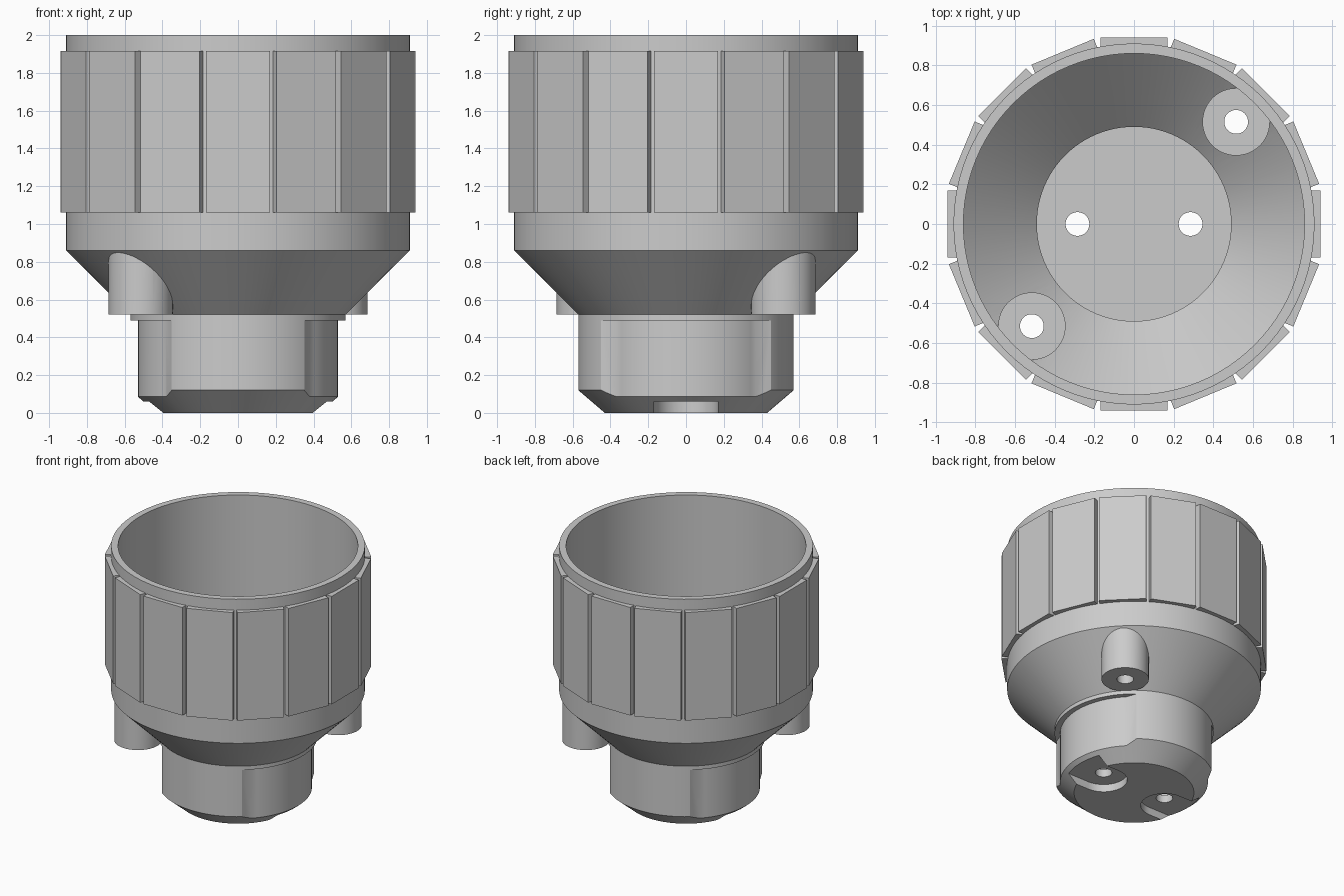
import bpy
import bmesh
from math import cos, sin, radians, pi
from mathutils import Matrix, Vector

cube = bpy.data.objects.get("Cube")
if cube:
    bpy.data.objects.remove(cube, do_unlink=True)

grey = bpy.data.materials.new("plain_grey")
grey.use_nodes = True
grey.diffuse_color = (0.6, 0.6, 0.6, 1)
grey.node_tree.nodes["Principled BSDF"].inputs["Base Color"].default_value = grey.diffuse_color


def finish(name, bm):
    bmesh.ops.recalc_face_normals(bm, faces=bm.faces[:])
    mesh = bpy.data.meshes.new(name)
    bm.to_mesh(mesh)
    bm.free()
    mesh.materials.append(grey)
    obj = bpy.data.objects.new(name, mesh)
    bpy.context.collection.objects.link(obj)
    return obj


def lathe(name, profile, steps=96):
    bm = bmesh.new()
    verts = [bm.verts.new((r, 0, z)) for r, z in profile]
    edges = [bm.edges.new(pair) for pair in zip(verts, verts[1:])]
    bmesh.ops.spin(bm, geom=verts + edges, cent=(0, 0, 0), axis=(0, 0, 1),
                   angle=2 * pi, steps=steps)
    bmesh.ops.remove_doubles(bm, verts=bm.verts[:], dist=1e-4)
    return finish(name, bm)


def prism(name, outline, z0, z1):
    bm = bmesh.new()
    face = bm.faces.new([bm.verts.new((x, y, z0)) for x, y in outline])
    top = bmesh.ops.extrude_face_region(bm, geom=[face])["geom"]
    bmesh.ops.translate(bm, vec=(0, 0, z1 - z0),
                        verts=[g for g in top if isinstance(g, bmesh.types.BMVert)])
    return finish(name, bm)


def arc(cx, cy, r, start, end, n):
    angles = [radians(start + (end - start) * i / n) for i in range(n + 1)]
    return [(cx + r * cos(a), cy + r * sin(a)) for a in angles]


def cylinder(name, x, y, r, z0, z1, n=48):
    return prism(name, arc(x, y, r, 0, 360, n)[:-1], z0, z1)


def combine(target, other, operation):
    mod = target.modifiers.new(operation.lower(), "BOOLEAN")
    mod.operation = operation
    mod.solver = "EXACT"
    mod.object = other
    bpy.context.view_layer.objects.active = target
    bpy.ops.object.modifier_apply(modifier=mod.name)
    bpy.data.objects.remove(other, do_unlink=True)


# Hollow body: chamfered neck, cone and cup
body = lathe("body_shell", [
    (0, 0), (0.43, 0), (0.57, 0.12), (0.57, 0.52), (0.91, 0.86), (0.91, 2),
    (0.86, 2), (0.86, 0.88), (0.49, 0.51), (0.49, 0.12), (0, 0.12)])

# Screw bosses on one diagonal
for side in (1, -1):
    c = side * 0.515
    combine(body, cylinder("boss", c, c, 0.17, 0.52, 0.9), "UNION")
    combine(body, cylinder("boss_hole", c, c, 0.06, 0.4, 1.0, 32), "DIFFERENCE")

# Shallow side reliefs, pin slots and pin holes in the neck
for turn in (0, 180):
    side = cos(radians(turn))
    relief = (arc(0, 0, 0.53, turn - 44, turn + 44, 24)
              + arc(0, 0, 0.57, turn + 52, turn + 52, 1)[:1]
              + arc(0, 0, 0.75, turn + 54, turn - 54, 28)
              + arc(0, 0, 0.57, turn - 52, turn - 52, 1)[:1])
    combine(body, prism("relief", relief, -0.1, 0.49), "DIFFERENCE")
    slot = arc(side * 0.285, 0, 0.17, turn + 90, turn + 270, 24)
    slot += [(side * 0.8, -side * 0.17), (side * 0.8, side * 0.17)]
    combine(body, prism("pin_slot", slot, -0.1, 0.06), "DIFFERENCE")
    combine(body, cylinder("pin_hole", side * 0.285, 0, 0.06, -0.1, 0.3, 32), "DIFFERENCE")

bpy.ops.object.select_all(action="DESELECT")
body.select_set(True)
bpy.context.view_layer.objects.active = body
bpy.ops.object.shade_smooth_by_angle(angle=radians(28))

# Flat grip plates around the cup
bm = bmesh.new()
for i in range(16):
    place = (Matrix.Rotation(i * pi / 8, 4, "Z")
             @ Matrix.Translation(Vector((0.915, 0, 1.4875)))
             @ Matrix.Diagonal((0.05, 0.34, 0.855, 1)))
    bmesh.ops.create_cube(bm, size=1, matrix=place)
finish("grip_plates", bm)
